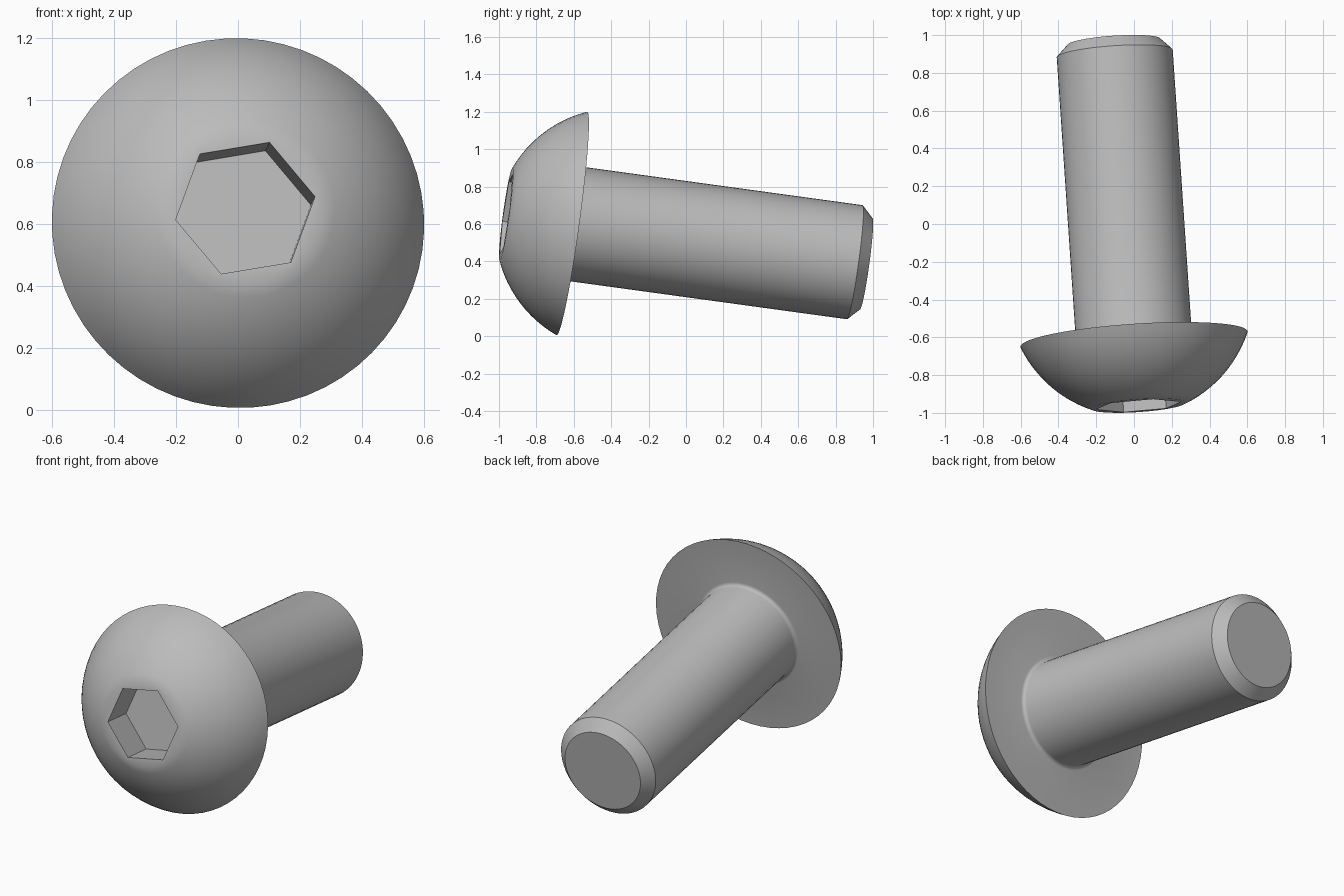
import bpy, bmesh, math
from mathutils import Matrix, Vector

if "Cube" in bpy.data.objects:
    bpy.data.objects.remove(bpy.data.objects["Cube"], do_unlink=True)

STEPS = 60            # divisible by six so socket corners fall on vertices
RIM, SHANK, FLAT, HEX = 0.603, 0.308, 0.25, 0.229
HEAD, LENGTH, SOCKET, CHAMFER, FILLET = 0.356, 1.592, 0.2, 0.062, 0.022

steel = bpy.data.materials.new("steel grey")
steel.use_nodes = True
steel.diffuse_color = (0.5, 0.5, 0.5, 1)
steel.node_tree.nodes["Principled BSDF"].inputs["Base Color"].default_value = (0.5, 0.5, 0.5, 1)

bm = bmesh.new()


def ring(radius, z, hexagonal=False):
    """One loop around the axis, round or six-sided."""
    verts = []
    for i in range(STEPS):
        a = math.tau * i / STEPS
        r = radius
        if hexagonal:
            side = math.pi / 6
            r *= math.cos(side) / math.cos(a % (2 * side) - side)
        verts.append(bm.verts.new((r * math.cos(a), r * math.sin(a), z)))
    return verts


# Hexagonal socket
rings = [ring(HEX, SOCKET - HEAD, True), ring(HEX, -HEAD, True)]

# Spherical dome, from the front flat to the rim
centre = (RIM**2 - FLAT**2 - HEAD**2) / (2 * HEAD)
ball = math.hypot(RIM, centre)
start, end = math.asin(FLAT / ball), math.acos(centre / ball)
for i in range(13):
    t = start + (end - start) * i / 12
    rings.append(ring(ball * math.sin(t), centre - ball * math.cos(t)))

# Flat underside running into a small fillet at the shank
for i in range(5):
    t = math.pi / 2 * i / 4
    rings.append(ring(SHANK + FILLET * (1 - math.sin(t)), FILLET * (1 - math.cos(t))))

# Shank with chamfered tip
rings.append(ring(SHANK, LENGTH - CHAMFER))
rings.append(ring(SHANK - CHAMFER, LENGTH))

# Skin the loops and close the socket floor and the tip
for a, b in zip(rings, rings[1:]):
    for i in range(STEPS):
        j = (i + 1) % STEPS
        bm.faces.new((a[i], a[j], b[j], b[i]))
bm.faces.new(rings[0])
bm.faces.new(rings[-1])
bmesh.ops.recalc_face_normals(bm, faces=bm.faces)

# Tilt: axis runs backward, slightly down and to the right
axis = Vector((-0.0675, 1, -0.137)).normalized()
corner = Vector((0.078, 0.0343, 0.212))
corner = (corner - axis * corner.dot(axis)).normalized()
turn = Matrix((corner, axis.cross(corner), axis)).transposed().to_4x4()
bm.transform(Matrix.Translation((0, -0.61, 0.603)) @ turn)

mesh = bpy.data.meshes.new("button_head_screw")
bm.to_mesh(mesh)
bm.free()
mesh.materials.append(steel)
screw = bpy.data.objects.new("button_head_screw", mesh)
bpy.context.collection.objects.link(screw)
bpy.ops.object.select_all(action="DESELECT")
screw.select_set(True)
bpy.context.view_layer.objects.active = screw
bpy.ops.object.shade_smooth_by_angle(angle=math.radians(30))
